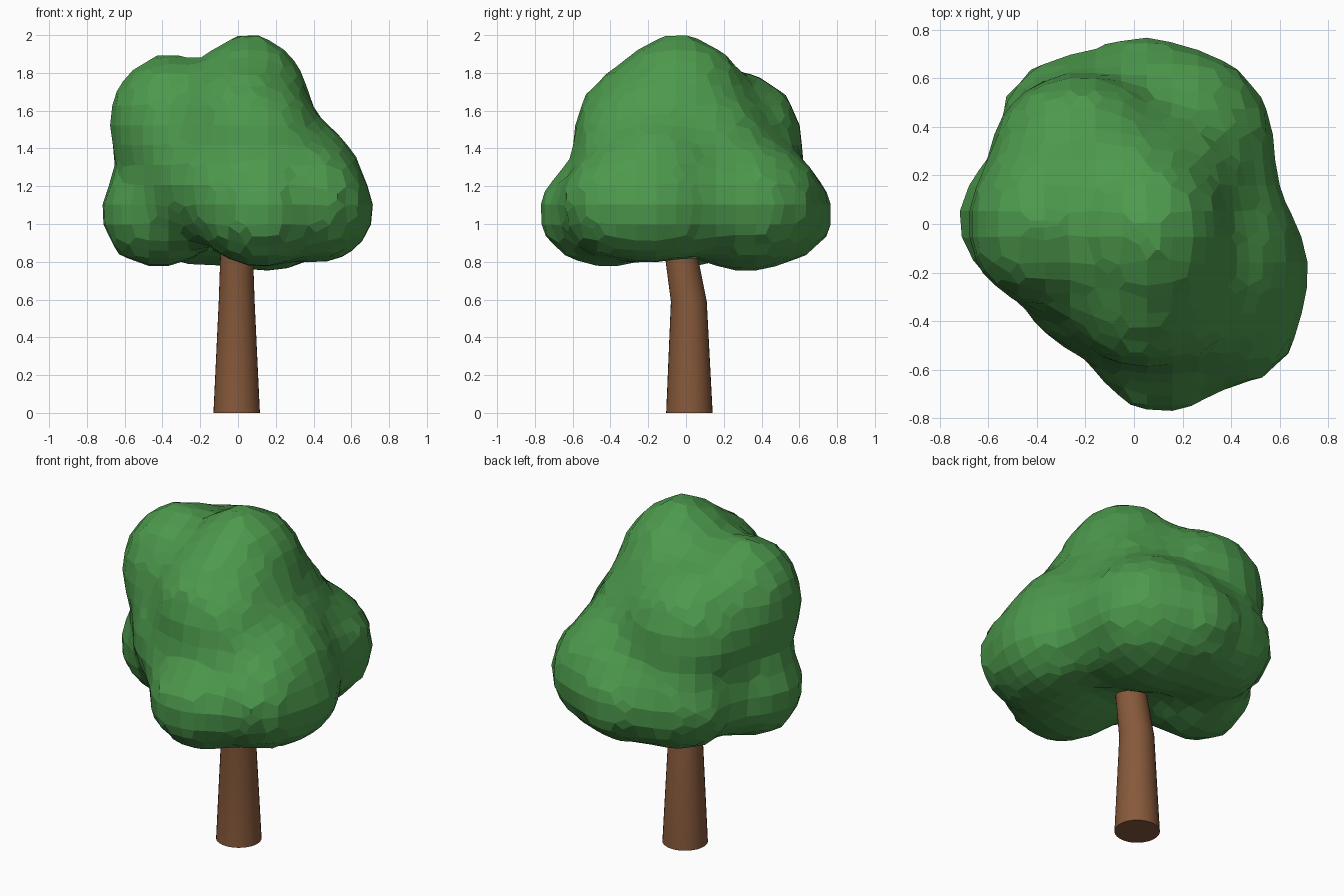
import bpy, bmesh, math
from mathutils import Matrix

cube = bpy.data.objects.get("Cube")
if cube:
    bpy.data.objects.remove(cube)


def material(name, rgb):
    mat = bpy.data.materials.new(name)
    mat.use_nodes = True
    mat.diffuse_color = (*rgb, 1)
    mat.node_tree.nodes["Principled BSDF"].inputs["Base Color"].default_value = (*rgb, 1)
    return mat


def add_object(name, bm, mat):
    mesh = bpy.data.meshes.new(name)
    bm.to_mesh(mesh)
    bm.free()
    mesh.materials.append(mat)
    obj = bpy.data.objects.new(name, mesh)
    bpy.context.collection.objects.link(obj)
    bpy.ops.object.select_all(action="DESELECT")
    obj.select_set(True)
    bpy.context.view_layer.objects.active = obj
    return obj


leaf_green = material("leaf green", (0.073, 0.318, 0.073))
bark_brown = material("bark brown", (0.24, 0.1, 0.043))

# Trunk: tapered rings leaning forward at the top
SIDES = 32
bm = bmesh.new()
rings = []
for z, y, radius in [(0, 0.018, 0.123), (0.59, 0.015, 0.095), (0.85, -0.028, 0.086), (1.1, -0.06, 0.08)]:
    angles = [math.tau * i / SIDES for i in range(SIDES)]
    rings.append([bm.verts.new((radius * math.cos(a) - 0.007, y + radius * math.sin(a), z)) for a in angles])
for low, high in zip(rings, rings[1:]):
    for i in range(SIDES):
        j = (i + 1) % SIDES
        bm.faces.new((low[i], low[j], high[j], high[i]))
bm.faces.new(rings[0][::-1])
bm.faces.new(rings[-1])
add_object("trunk", bm, bark_brown)
bpy.ops.object.shade_smooth_by_angle(angle=math.radians(30))

# Foliage lobes: centre and radii
LOBES = [
    ((0.06, -0.04, 1.56), (0.32, 0.38, 0.435)),   # peak
    ((0.02, -0.21, 1.49), (0.32, 0.37, 0.36)),    # front of the peak
    ((0.12, -0.27, 1.41), (0.31, 0.32, 0.35)),    # front left of the peak
    ((0.10, 0.12, 1.40), (0.33, 0.32, 0.32)),     # back left of the peak
    ((-0.37, 0.0, 1.53), (0.305, 0.33, 0.36)),    # right shoulder
    ((-0.22, 0.25, 1.43), (0.37, 0.36, 0.37)),    # back shoulder
    ((-0.09, -0.16, 1.25), (0.40, 0.39, 0.37)),   # front body
    ((0.40, -0.20, 1.07), (0.315, 0.36, 0.27)),   # left front bulge
    ((0.42, -0.38, 1.11), (0.25, 0.27, 0.28)),    # left front corner
    ((0.37, -0.17, 1.20), (0.28, 0.36, 0.32)),    # left front slope
    ((0.12, -0.41, 1.06), (0.32, 0.365, 0.28)),   # front bulge
    ((-0.42, 0.02, 1.06), (0.30, 0.29, 0.285)),   # right bulge
    ((-0.20, 0.38, 1.07), (0.35, 0.32, 0.28)),    # back right bulge
    ((0.15, 0.32, 1.10), (0.42, 0.405, 0.34)),    # back left bulge
    ((0.03, 0.42, 1.05), (0.30, 0.355, 0.26)),    # back bulge
    ((0.33, 0.05, 1.11), (0.28, 0.30, 0.28)),     # left side fill
]
SWELL = 0.018  # makes up for the shrinking of the softened surface
bm = bmesh.new()
for centre, radii in LOBES:
    swollen = [r + SWELL for r in radii]
    place = Matrix.Translation(centre) @ Matrix.Diagonal((*swollen, 1))
    bmesh.ops.create_icosphere(bm, subdivisions=4, radius=1, matrix=place)
foliage = add_object("foliage", bm, leaf_green)

# Fuse the lobes, soften the creases, then coarsen into facets
fuse = foliage.modifiers.new("fuse", "REMESH")
fuse.mode, fuse.voxel_size = "VOXEL", 0.03
soften = foliage.modifiers.new("soften", "SMOOTH")
soften.factor, soften.iterations = 0.5, 12
facet = foliage.modifiers.new("facet", "REMESH")
facet.mode, facet.voxel_size = "VOXEL", 0.105
bpy.ops.object.convert(target="MESH")
foliage.data.shade_flat()
